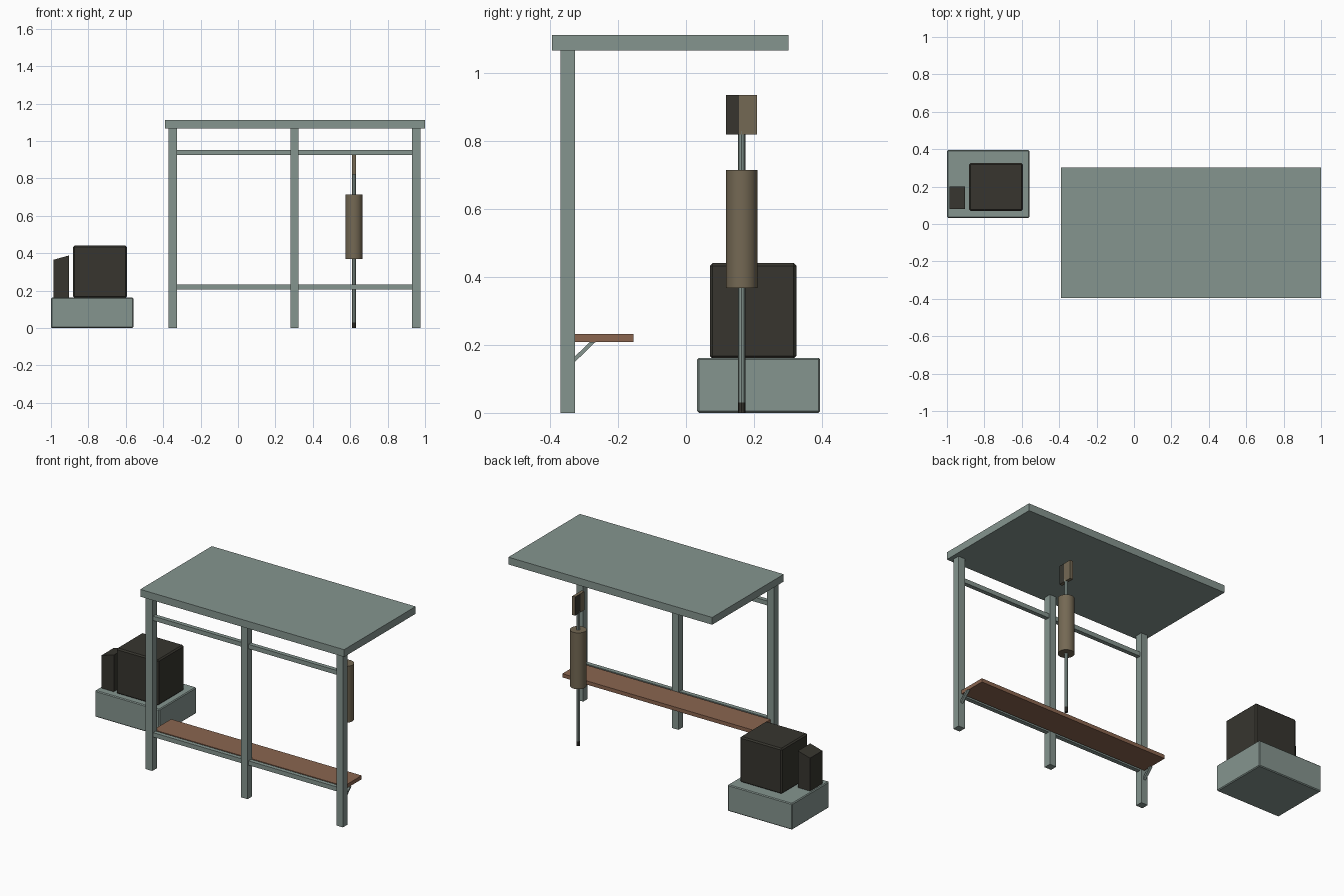
import bpy, bmesh, math

if "Cube" in bpy.data.objects:
    bpy.data.objects.remove(bpy.data.objects["Cube"])


def material(name, rgb):
    m = bpy.data.materials.new(name)
    m.diffuse_color = (*rgb, 1)
    m.use_nodes = True
    m.node_tree.nodes["Principled BSDF"].inputs["Base Color"].default_value = m.diffuse_color
    return m


GREEN = material("grey green paint", (0.235, 0.300, 0.275))
DARK = material("dark metal", (0.038, 0.036, 0.028))
TAN = material("weathered tan", (0.175, 0.140, 0.088))
WOOD = material("red brown wood", (0.255, 0.130, 0.078))


def finish(name, bm, mats):
    me = bpy.data.meshes.new(name)
    bmesh.ops.recalc_face_normals(bm, faces=bm.faces)
    bm.to_mesh(me)
    bm.free()
    for m in mats:
        me.materials.append(m)
    ob = bpy.data.objects.new(name, me)
    bpy.context.collection.objects.link(ob)
    return ob


def box(name, x, y, z, mat, bevel=0):
    """Box from (min, max) ranges."""
    bm = bmesh.new()
    bmesh.ops.create_cube(bm, size=1)
    for v in bm.verts:
        v.co = [r[0] if c < 0 else r[1] for c, r in zip(v.co, (x, y, z))]
    ob = finish(name, bm, [mat])
    if bevel:
        b = ob.modifiers.new("bevel", "BEVEL")
        b.width, b.segments = bevel, 1
    return ob


def prism(name, pts, axis, lo, hi, mat):
    """Extrude a profile along x (profile in y,z) or y (profile in x,z)."""
    bm = bmesh.new()
    place = lambda p, t: (t, *p) if axis == "x" else (p[0], t, p[1])
    a = [bm.verts.new(place(p, lo)) for p in pts]
    b = [bm.verts.new(place(p, hi)) for p in pts]
    bm.faces.new(a)
    bm.faces.new(b[::-1])
    for i in range(len(pts)):
        j = (i + 1) % len(pts)
        bm.faces.new((a[i], a[j], b[j], b[i]))
    return finish(name, bm, [mat])


def cylinder(name, cx, cy, r, z0, z1, sides, mat):
    bpy.ops.mesh.primitive_cylinder_add(vertices=sides, radius=r, depth=z1 - z0,
                                        location=(cx, cy, (z0 + z1) / 2))
    ob = bpy.context.object
    ob.name = name
    ob.data.materials.append(mat)
    bpy.ops.object.shade_smooth_by_angle(angle=math.radians(40))
    return ob


# Shelter roof
box("roof", (-0.39, 1.0), (-0.395, 0.302), (1.067, 1.112), GREEN)

# Posts along the front side
post_x = (-0.348, 0.302, 0.952)
for i, x in enumerate(post_x):
    box(f"post_{i}", (x - 0.0225, x + 0.0225), (-0.37, -0.326), (0, 1.067), GREEN)

# Upper and lower rails between neighbouring posts
for i in range(2):
    span = (post_x[i] + 0.0225, post_x[i + 1] - 0.0225)
    for label, z in (("lower", (0.206, 0.233)), ("upper", (0.924, 0.951))):
        box(f"{label}_rail_{i}", span, (-0.361, -0.335), z, GREEN)

# Bench and its diagonal brackets at the end posts
box("bench_seat", (-0.348, 0.952), (-0.326, -0.155), (0.209, 0.232), WOOD)
for i, x in enumerate((post_x[0], post_x[2])):
    prism(f"bench_bracket_{i}", [(-0.326, 0.151), (-0.326, 0.167), (-0.283, 0.209),
                                 (-0.266, 0.209)], "x", x - 0.008, x + 0.008, GREEN)

# Stop pole with its timetable drum
px, py = 0.62, 0.164
cylinder("pole_foot", px, py, 0.0105, 0, 0.03, 8, DARK)
cylinder("stop_pole", px, py, 0.0105, 0.03, 0.83, 8, GREEN)
cylinder("timetable_drum", px, py, 0.046, 0.368, 0.715, 32, TAN)

# Sign flag, split into a dark and a tan half on each broad face
flag = box("sign_flag", (px - 0.01, px + 0.01), (0.118, 0.209), (0.82, 0.935), TAN)
flag.data.materials.append(DARK)
bm = bmesh.new()
bm.from_mesh(flag.data)
bmesh.ops.bisect_plane(bm, geom=bm.verts[:] + bm.edges[:] + bm.faces[:],
                       plane_co=(px, 0.156, 0.9), plane_no=(0, 1, 0))
for f in bm.faces:
    y = f.calc_center_median().y
    if (f.normal.x > 0.5 and y < 0.156) or (f.normal.x < -0.5 and y > 0.156):
        f.material_index = 1
bm.to_mesh(flag.data)
bm.free()

# Utility cabinets on a plinth
box("plinth", (-1.0, -0.56), (0.033, 0.395), (0, 0.162), GREEN, 0.005)
box("large_cabinet", (-0.881, -0.594), (0.07, 0.325), (0.16, 0.441), DARK, 0.008)
prism("small_cabinet", [(-0.986, 0.16), (-0.903, 0.16), (-0.903, 0.388),
                        (-0.986, 0.365)], "y", 0.08, 0.2, DARK)
